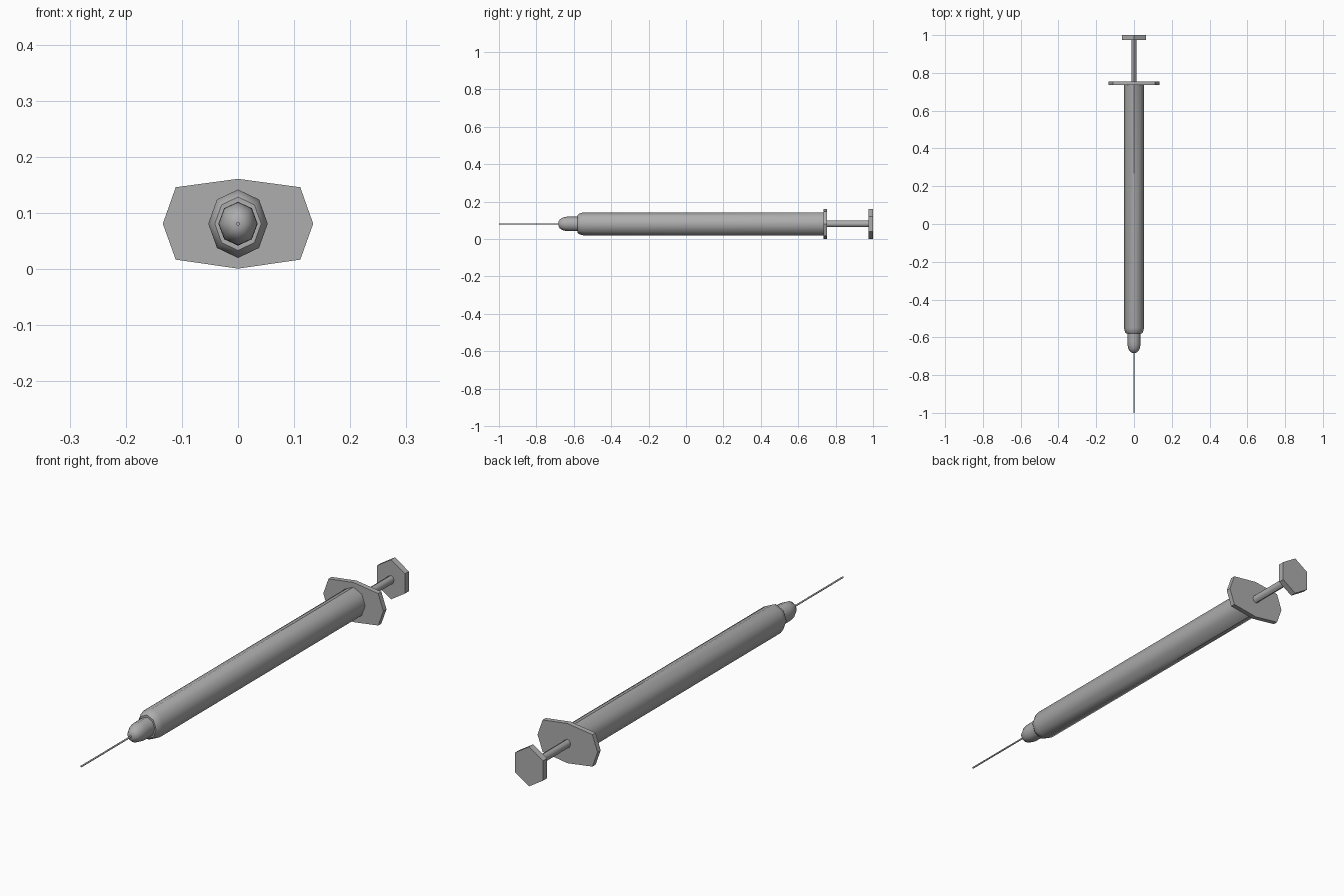
import bpy, bmesh
from math import sin, cos, pi, radians

cube = bpy.data.objects.get("Cube")
if cube:
    bpy.data.objects.remove(cube)

AXIS_Z = 0.081

grey = bpy.data.materials.new("mid_grey")
grey.use_nodes = True
COLOUR = (0.42, 0.42, 0.42, 1)
grey.diffuse_color = COLOUR
grey.node_tree.nodes["Principled BSDF"].inputs["Base Color"].default_value = COLOUR


def ngon(sides, rx, rz):
    """Cross-section with a corner pointing straight up."""
    return [(rx * sin(2 * pi * i / sides), rz * cos(2 * pi * i / sides))
            for i in range(sides)]


def loft(name, section, stations, smooth_angle=None):
    """Run a section along y; each station is (y, scale)."""
    bm = bmesh.new()
    rings = [[bm.verts.new((x * s, y, AXIS_Z + z * s)) for x, z in section]
             for y, s in stations]
    n = len(section)
    for a, b in zip(rings, rings[1:]):
        for i in range(n):
            j = (i + 1) % n
            bm.faces.new((a[i], a[j], b[j], b[i]))
    bm.faces.new(rings[0])
    bm.faces.new(rings[-1])
    bmesh.ops.recalc_face_normals(bm, faces=bm.faces)
    mesh = bpy.data.meshes.new(name)
    bm.to_mesh(mesh)
    bm.free()
    mesh.materials.append(grey)
    ob = bpy.data.objects.new(name, mesh)
    bpy.context.collection.objects.link(ob)
    if smooth_angle:
        bpy.ops.object.select_all(action='DESELECT')
        ob.select_set(True)
        bpy.context.view_layer.objects.active = ob
        bpy.ops.object.shade_smooth_by_angle(angle=radians(smooth_angle))
    return ob


# Barrel with a rounded shoulder at the front
loft("barrel", ngon(8, 0.053, 0.061),
     [(-0.58, 0.78), (-0.572, 0.9), (-0.55, 1), (0.74, 1)], 50)

# Domed nozzle
loft("nozzle", ngon(8, 0.035, 0.039),
     [(-0.682, 0.3), (-0.675, 0.62), (-0.66, 0.86), (-0.64, 0.98),
      (-0.62, 1), (-0.57, 1)], 50)

# Needle
loft("needle", ngon(6, 0.0035, 0.0035), [(-1, 1), (-0.67, 1)], 70)

# Finger flange
half = [(0, 0.08), (0.111, 0.065), (0.134, 0), (0.111, -0.064), (0, -0.08)]
flange = half + [(-x, z) for x, z in half[-2:0:-1]]
loft("finger_flange", flange, [(0.735, 1), (0.755, 1)])

# Plunger rod and thumb plate
loft("plunger_rod", ngon(8, 0.014, 0.017), [(0.75, 1), (0.98, 1)], 50)
loft("thumb_plate", ngon(6, 0.072, 0.08), [(0.975, 1), (1, 1)])
